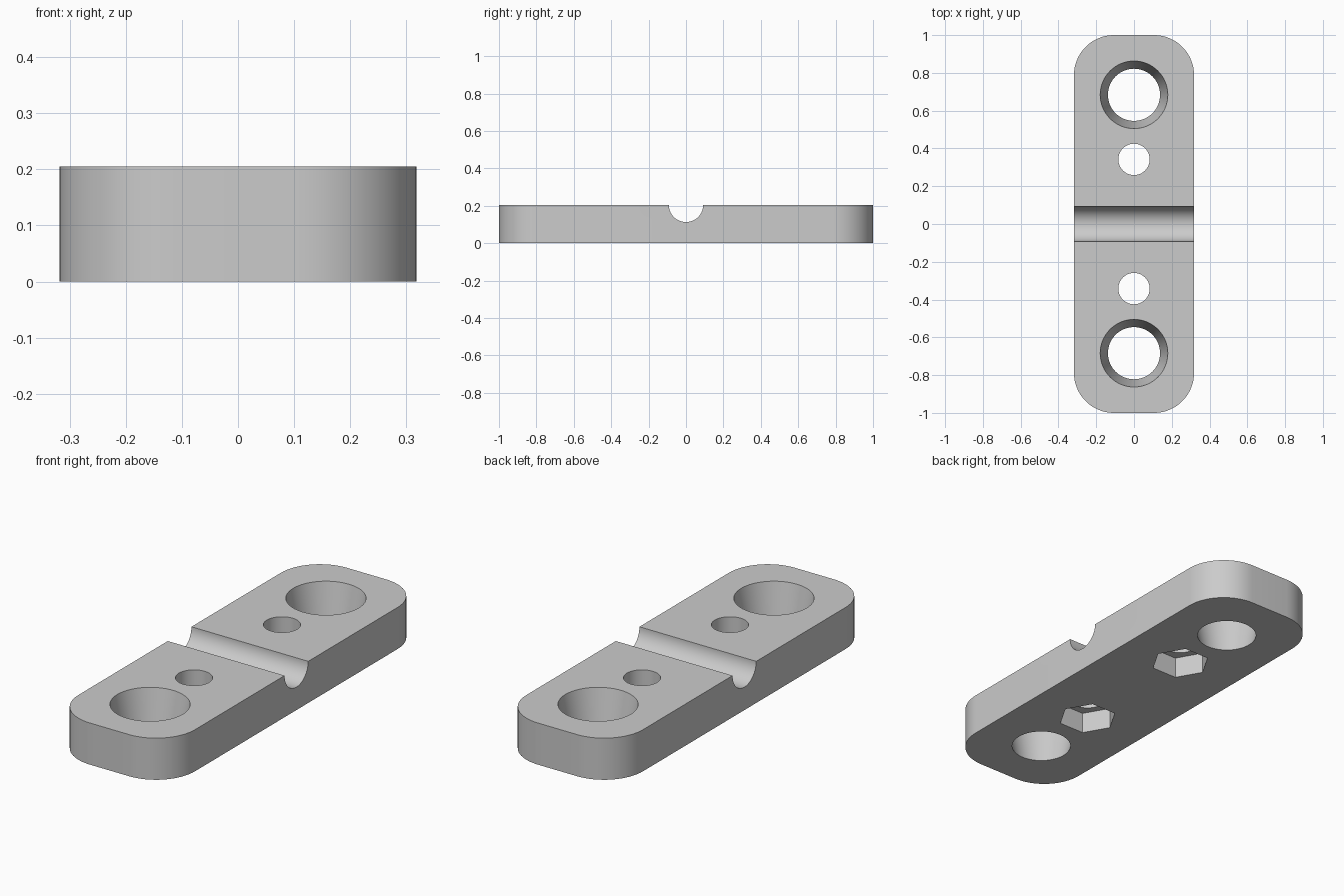
import bpy
import bmesh
import math
from mathutils import Matrix

if "Cube" in bpy.data.objects:
    bpy.data.objects.remove(bpy.data.objects["Cube"])

HALF_W, HALF_L, H = 0.318, 1.0, 0.205
CORNER = 0.212

grey = bpy.data.materials.new("plain grey")
grey.diffuse_color = (0.6, 0.6, 0.6, 1)
grey.use_nodes = True
grey.node_tree.nodes["Principled BSDF"].inputs["Base Color"].default_value = grey.diffuse_color


def make_object(name, bm):
    bmesh.ops.recalc_face_normals(bm, faces=bm.faces)
    mesh = bpy.data.meshes.new(name)
    bm.to_mesh(mesh)
    bm.free()
    mesh.materials.append(grey)
    obj = bpy.data.objects.new(name, mesh)
    bpy.context.collection.objects.link(obj)
    return obj


def frustum(name, r_low, r_high, z_low, z_high, y, sides):
    bm = bmesh.new()
    bmesh.ops.create_cone(bm, cap_ends=True, segments=sides, radius1=r_low,
                          radius2=r_high, depth=z_high - z_low,
                          matrix=Matrix.Translation((0, y, (z_low + z_high) / 2)))
    return make_object(name, bm)


# Plate: rounded rectangle, extruded upward
bm = bmesh.new()
outline = []
for i, (sx, sy) in enumerate([(1, 1), (-1, 1), (-1, -1), (1, -1)]):
    for k in range(17):
        a = math.pi / 2 * (i + k / 16)
        outline.append(bm.verts.new((sx * (HALF_W - CORNER) + CORNER * math.cos(a),
                                     sy * (HALF_L - CORNER) + CORNER * math.sin(a), 0)))
base = bm.faces.new(outline)
top = bmesh.ops.extrude_face_region(bm, geom=[base])["geom"]
bmesh.ops.translate(bm, vec=(0, 0, H),
                    verts=[g for g in top if isinstance(g, bmesh.types.BMVert)])
plate = make_object("clamp_plate", bm)

# Cross groove in the top face
bm = bmesh.new()
bmesh.ops.create_cone(bm, cap_ends=True, segments=64, radius1=0.092, radius2=0.092,
                      depth=1.0, matrix=Matrix.Translation((0, 0, H)) @ Matrix.Rotation(math.pi / 2, 4, "Y"))
cutters = [make_object("groove_cutter", bm)]

# Tapered large holes, small bolt holes and hexagonal nut pockets at each end
EXTRA = 0.05
slope = (0.179 - 0.138) / H
for s in (-1, 1):
    cutters += [
        frustum("tapered_hole_cutter", 0.138 - slope * EXTRA, 0.179 + slope * EXTRA,
                -EXTRA, H + EXTRA, s * 0.684, 64),
        frustum("bolt_hole_cutter", 0.083, 0.083, -EXTRA, H + EXTRA, s * 0.342, 48),
    ]
    pocket = frustum("nut_pocket_cutter", 0.137, 0.137, -EXTRA, 0.105, s * 0.342, 6)
    # Turn the hexagon so that its corners point along x
    turn = (Matrix.Translation((0, s * 0.342, 0)) @ Matrix.Rotation(math.pi / 6, 4, "Z")
            @ Matrix.Translation((0, -s * 0.342, 0)))
    if min(abs(v.co.x) for v in pocket.data.vertices) < 0.01:
        pocket.data.transform(turn)
    cutters.append(pocket)

for cutter in cutters:
    mod = plate.modifiers.new(cutter.name, "BOOLEAN")
    mod.operation = "DIFFERENCE"
    mod.solver = "EXACT"
    mod.object = cutter

# Apply the cuts and remove the cutters
graph = bpy.context.evaluated_depsgraph_get()
cut_mesh = bpy.data.meshes.new_from_object(plate.evaluated_get(graph))
plate.modifiers.clear()
plate.data = cut_mesh
cut_mesh.name = "clamp_plate"
for cutter in cutters:
    bpy.data.objects.remove(cutter)

bpy.context.view_layer.objects.active = plate
plate.select_set(True)
bpy.ops.object.shade_smooth_by_angle(angle=math.radians(30))
